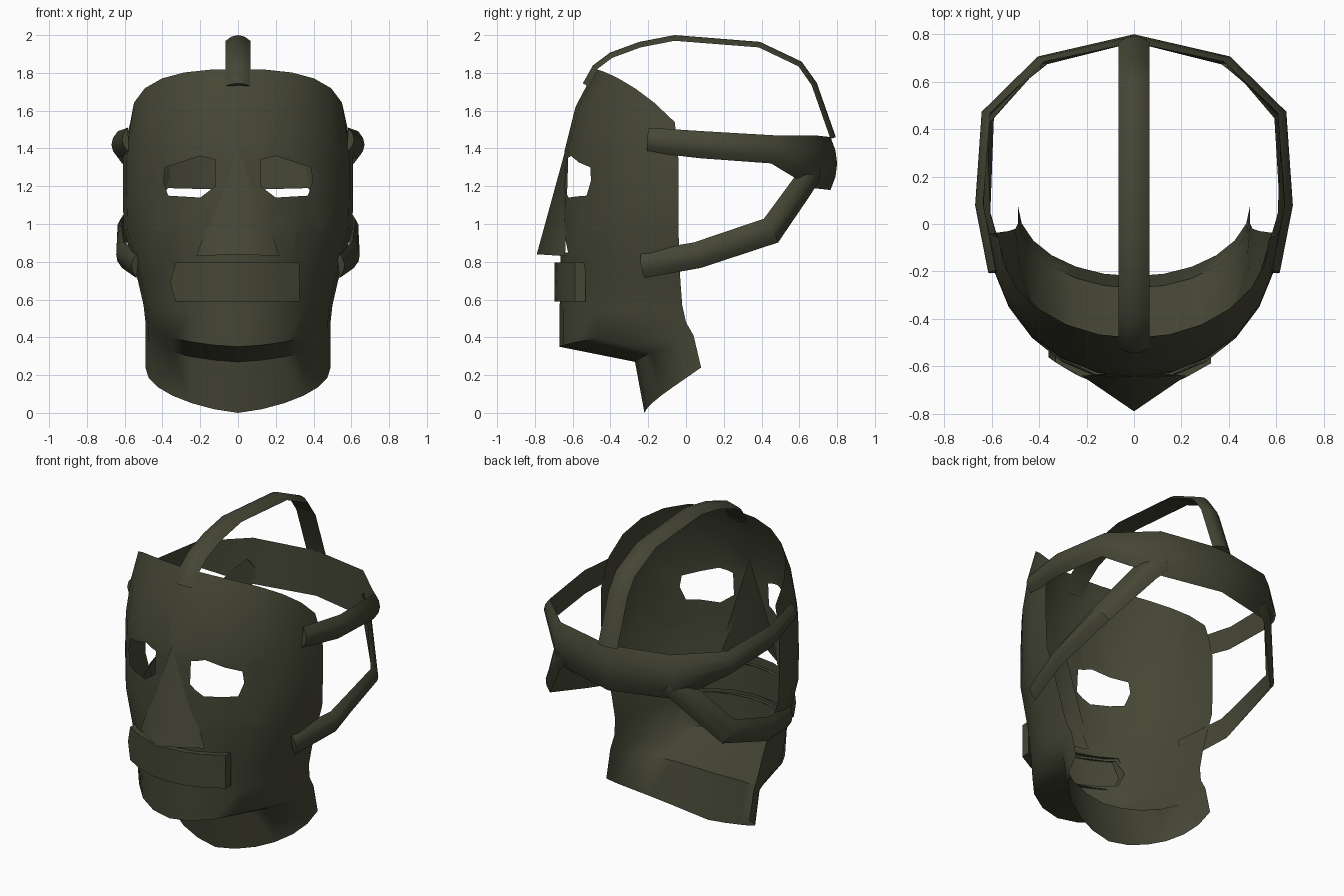
import bpy, bmesh, math
from mathutils import Vector

if "Cube" in bpy.data.objects:
    bpy.data.objects.remove(bpy.data.objects["Cube"])

olive = bpy.data.materials.new("dark_olive")
olive.diffuse_color = (0.060, 0.062, 0.036, 1)
olive.use_nodes = True
olive.node_tree.nodes["Principled BSDF"].inputs["Base Color"].default_value = olive.diffuse_color


def finish(bm, name, angle=40, normals=True):
    if normals:
        bmesh.ops.recalc_face_normals(bm, faces=bm.faces[:])
    me = bpy.data.meshes.new(name)
    bm.to_mesh(me)
    bm.free()
    ob = bpy.data.objects.new(name, me)
    bpy.context.collection.objects.link(ob)
    me.materials.append(olive)
    bpy.ops.object.select_all(action='DESELECT')
    ob.select_set(True)
    bpy.context.view_layer.objects.active = ob
    bpy.ops.object.shade_smooth_by_angle(angle=math.radians(angle))
    return ob


def skin(bm, rows, closed=False):
    """Bridge rows of points with quads."""
    vs = [[bm.verts.new(p) for p in r] for r in rows]
    n = len(rows[0])
    for a, b in zip(vs, vs[1:]):
        for i in range(n if closed else n - 1):
            j = (i + 1) % n
            bm.faces.new((a[i], a[j], b[j], b[i]))
    return vs


def cut_hole(bm, poly):
    """Cut a convex x-z outline (counter-clockwise from the front) through the shell."""
    xs, zs = [p[0] for p in poly], [p[1] for p in poly]

    def near(f):
        fx, fz = [v.co.x for v in f.verts], [v.co.z for v in f.verts]
        return (min(fx) < max(xs) and max(fx) > min(xs) and
                min(fz) < max(zs) and max(fz) > min(zs))
    planes = []
    for a, b in zip(poly, poly[1:] + poly[:1]):
        planes.append((Vector((a[0], 0, a[1])),
                       Vector((b[1] - a[1], 0, a[0] - b[0])).normalized()))
    for co, no in planes:
        faces = [f for f in bm.faces if near(f)]
        edges = {e for f in faces for e in f.edges}
        verts = {v for f in faces for v in f.verts}
        bmesh.ops.bisect_plane(bm, geom=faces + list(edges) + list(verts),
                               dist=1e-5, plane_co=co, plane_no=no)
    inside = [f for f in bm.faces if all(
        (f.calc_center_median() - co).dot(no) < 0 for co, no in planes)]
    bmesh.ops.delete(bm, geom=inside, context='FACES')


def ribbon(name, pts, centre, half, bulge=0.035):
    """Strap with a domed outside and flat inside, facing away from centre."""
    bm = bmesh.new()
    pts = [Vector(p) for p in pts]
    rows = []
    for i, p in enumerate(pts):
        t = (pts[min(i + 1, len(pts) - 1)] - pts[max(i - 1, 0)]).normalized()
        n = p - centre(p)
        n = (n - t * n.dot(t)).normalized()
        w = t.cross(n) * half[i]
        rows.append([p + w * s + n * bulge * (1 - s * s)
                     for s in (-1, -0.5, 0, 0.5, 1)])
    vs = skin(bm, rows, closed=True)
    bm.faces.new(vs[0])
    bm.faces.new(vs[-1])
    return finish(bm, name)


def mirrored(half_path):
    """Full path from a half path that ends on x = 0."""
    return half_path + [(-x, y, z) for x, y, z in half_path[-2::-1]]


# Face shell: half width, front y, edge y, centre z, edge z, droop power
levels = [
    (.57, -.48, -.06, 1.82, 1.54, 2.5),
    (.59, -.585, -.05, 1.62, 1.46, 2.5),
    (.61, -.645, -.04, 1.38, 1.34, 2),
    (.61, -.66, -.04, 1.15, 1.15, 1),
    (.605, -.665, -.04, .95, .97, 1),
    (.53, -.665, -.03, .70, .70, 1),
    (.50, -.67, -.02, .52, .57, 1),
    (.49, -.67, 0, .35, .48, 1.5),
    (.49, -.27, .04, .27, .41, 1.5),
    (.49, -.22, .08, 0, .24, 1.4),
]
rows = []
for w, y0, y1, zc, ze, k in levels:
    row = []
    for i in range(-6, 7):
        t = i / 6
        a = t * math.pi / 2
        row.append((w * math.sin(a), y0 + (y1 - y0) * (1 - math.cos(a)),
                    zc + (ze - zc) * abs(t) ** k))
    rows.append(row)
bm = bmesh.new()
skin(bm, rows)

# Eye, nose and mouth openings
eye = [(.12, 1.20), (.20, 1.14), (.37, 1.15), (.395, 1.23),
       (.385, 1.30), (.20, 1.36), (.12, 1.34)]
cut_hole(bm, eye)
cut_hole(bm, [(-x, z) for x, z in reversed(eye)])
cut_hole(bm, [(-.19, .85), (.19, .85), (0, 1.40)])
cut_hole(bm, [(-.32, .61), (.31, .61), (.31, .78), (-.32, .78), (-.35, .69)])
finish(bm, "face_shell", 50)

# Nose: hollow wedge, open underneath
bm = bmesh.new()
apex, left, tip, right = [bm.verts.new(p) for p in (
    (0, -.62, 1.46), (-.22, -.64, .83), (0, -.79, .84), (.22, -.64, .83))]
bm.faces.new((apex, left, tip))
bm.faces.new((apex, tip, right))
finish(bm, "nose", 80)

# Mouth plate: curved front with a rim returning to the face
bm = bmesh.new()
plate = []
for z, lo in ((.59, -.33), (.69, -.36), (.795, -.33)):
    xs = [lo + (.325 - lo) * i / 6 for i in range(7)]
    plate.append([(x, -.697 + .12 * (abs(x) / .34) ** 2, z) for x in xs])
skin(bm, plate)
rim = [e for e in bm.edges if e.is_boundary]
ext = bmesh.ops.extrude_edge_only(bm, edges=rim)
for v in ext["geom"]:
    if isinstance(v, bmesh.types.BMVert):
        v.co.y += .055
finish(bm, "mouth_plate")

# Head band, broad at the back
band = mirrored([(.58, -.20, 1.445), (.635, .08, 1.42), (.61, .46, 1.395),
                 (.39, .675, 1.33), (0, .765, 1.32)])
ribbon("head_band", band, lambda p: Vector((0, .2, p.z)),
       [.065, .072, .075, .14, .14, .14, .075, .072, .065])

# Jaw straps rising to the head band
for side, name in ((1, "jaw_strap_right"), (-1, "jaw_strap_left")):
    path = [(.53, -.23, .785), (.61, .06, .835), (.605, .45, .965),
            (.43, .63, 1.22), (.36, .68, 1.29)]
    ribbon(name, [(side * x, y, z) for x, y, z in path],
           lambda p: Vector((0, .2, p.z)), [.072, .07, .075, .075, .07])

# Crown strap over the top
crown = [(0, -.52, 1.73), (0, -.47, 1.82), (0, -.39, 1.88), (0, -.24, 1.935),
         (0, -.06, 1.97), (0, .385, 1.935), (0, .595, 1.835),
         (0, .665, 1.735), (0, .765, 1.45)]
ribbon("crown_strap", crown, lambda p: Vector((0, .1, 1.2)), [.066] * 9, .03)
